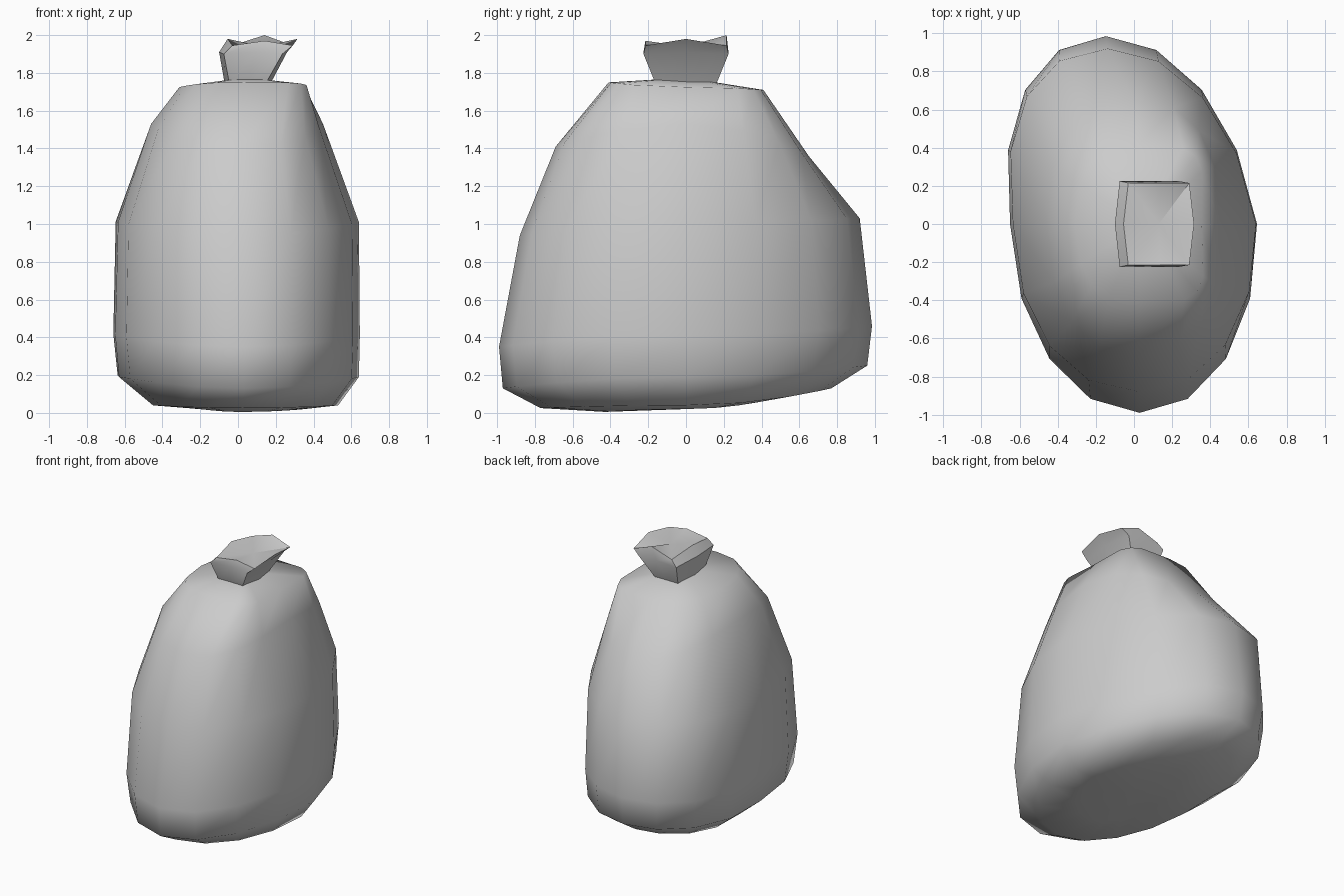
import bpy, bmesh, math

cube = bpy.data.objects.get("Cube")
if cube:
    bpy.data.objects.remove(cube, do_unlink=True)

cloth = bpy.data.materials.new("pale_grey_cloth")
cloth.use_nodes = True
cloth.diffuse_color = (0.6, 0.6, 0.6, 1)
cloth.node_tree.nodes["Principled BSDF"].inputs["Base Color"].default_value = (0.6, 0.6, 0.6, 1)


def loft(name, rings, bottom, top, crease=180):
    """Skin a stack of rings, fan both ends, sharpen folds beyond the crease angle."""
    bm = bmesh.new()
    loops = [[bm.verts.new(p) for p in ring] for ring in rings]
    n = len(loops[0])
    low, high = bm.verts.new(bottom), bm.verts.new(top)
    for i in range(n):
        j = (i + 1) % n
        for a, b in zip(loops, loops[1:]):
            bm.faces.new((a[i], a[j], b[j], b[i]))
        bm.faces.new((low, loops[0][j], loops[0][i]))
        bm.faces.new((loops[-1][i], loops[-1][j], high))
    bmesh.ops.recalc_face_normals(bm, faces=bm.faces)
    for f in bm.faces:
        f.smooth = True
    for e in bm.edges:
        e.smooth = e.calc_face_angle(0) < math.radians(crease)
    mesh = bpy.data.meshes.new(name)
    bm.to_mesh(mesh)
    bm.free()
    mesh.materials.append(cloth)
    obj = bpy.data.objects.new(name, mesh)
    bpy.context.collection.objects.link(obj)
    return obj


def bulge(value, power):
    return math.copysign(abs(value) ** power, value)


def sack_ring(right, left, side_z, front, front_z, back, back_z, powers=(1, 1),
              front_lean=-0.03, back_lean=-0.15, segments=16):
    """Slumped ring; powers below 1 square its right and left, leans shift its ends."""
    points = []
    for i in range(segments):
        a = 2 * math.pi * i / segments
        power = powers[1] if math.cos(a) > 0 else powers[0]
        c, s = bulge(math.cos(a), power), bulge(math.sin(a), power)
        x = c * (left if c > 0 else right)
        y = s * (back if s > 0 else front)
        end_z = back_z if s > 0 else front_z
        x += (back_lean if y > 0 else front_lean) * y
        points.append((x, y, side_z + (end_z - side_z) * s * s))
    return points


# Sack body, from the tilted base up to the squarer shoulders
body = [
    sack_ring(0.20, 0.35, 0.02, 0.43, 0.005, 0.40, 0.06),
    sack_ring(0.45, 0.53, 0.04, 0.77, 0.025, 0.77, 0.13),
    sack_ring(0.63, 0.64, 0.19, 0.97, 0.13, 0.96, 0.25),
    sack_ring(0.65, 0.645, 0.41, 0.99, 0.35, 0.985, 0.46, powers=(0.97, 0.97)),
    sack_ring(0.635, 0.64, 1.01, 0.88, 0.94, 0.92, 1.03, powers=(0.92, 0.95)),
    sack_ring(0.46, 0.45, 1.53, 0.69, 1.41, 0.65, 1.36, powers=(0.85, 0.8), back_lean=0),
    sack_ring(0.31, 0.355, 1.725, 0.41, 1.75, 0.41, 1.71, powers=(0.7, 0.42),
              front_lean=-0.07, back_lean=0.05),
]
loft("sack_body", body, (0, 0, 0.02), (0.04, 0, 1.775))


def neck_ring(right, left, mid, depth, z_side, z_corner, z_front, z_back):
    """Eight-point ring for the gathered neck: sides, corners and end middles."""
    inset = 0.025
    return [
        (left, 0, z_side), (left - inset, depth, z_corner), (mid, depth, z_back),
        (right + inset, depth, z_corner), (right, 0, z_side),
        (right + inset, -depth, z_corner), (mid, -depth, z_front),
        (left - inset, -depth, z_corner),
    ]


# Gathered neck flaring out to an uneven rim with a shallow hollow
neck = [
    neck_ring(-0.07, 0.17, 0.05, 0.16, 1.74, 1.74, 1.74, 1.74),
    neck_ring(-0.10, 0.26, 0.09, 0.225, 1.91, 1.90, 1.91, 1.91),
    neck_ring(-0.055, 0.315, 0.14, 0.215, 1.98, 1.945, 1.97, 2.0),
]
loft("tied_neck", neck, (0.05, 0, 1.74), (0.13, 0, 1.94), crease=38)
